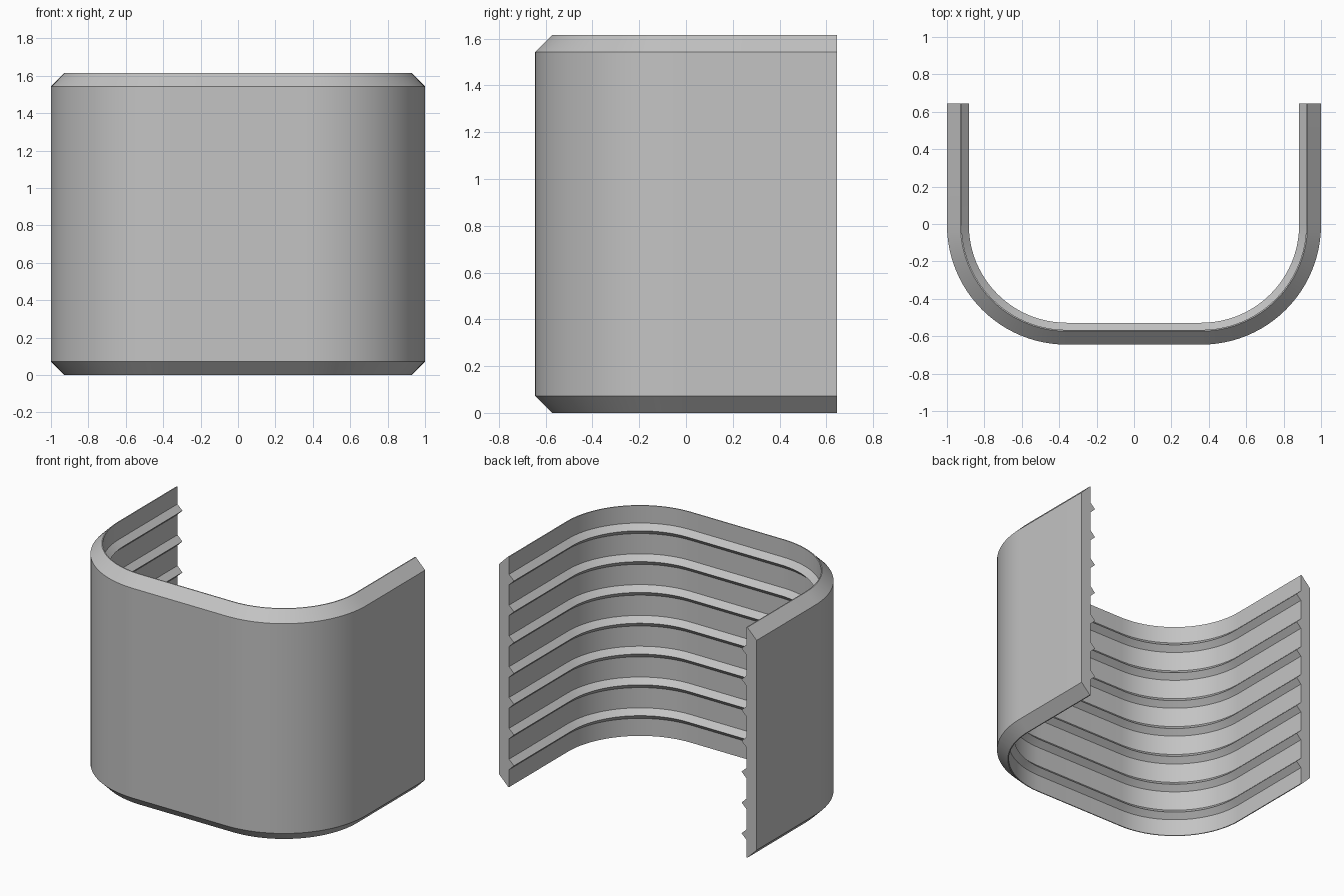
import bpy, bmesh
from math import cos, sin, pi, radians

# Remove the default cube
cube = bpy.data.objects.get("Cube")
if cube:
    bpy.data.objects.remove(cube, do_unlink=True)

HEIGHT, HALF_DEPTH, RADIUS = 1.615, 0.645, 0.64
CHAMFER, WALL = 0.072, 0.079          # outer bevel and wall thickness
RIBS, PITCH = 7, 0.216
RIB_DEPTH, RIB_HALF = 0.038, 0.037
ARC_STEPS = 24

grey = bpy.data.materials.new("plain grey")
grey.use_nodes = True
colour = (0.55, 0.55, 0.55, 1)
grey.diffuse_color = colour
grey.node_tree.nodes["Principled BSDF"].inputs["Base Color"].default_value = colour


def wall_profile():
    """Cross-section as (inward offset, height), with ribs on the inner side."""
    points = [(WALL, 0), (CHAMFER, 0), (0, CHAMFER),
              (0, HEIGHT - CHAMFER), (CHAMFER, HEIGHT), (WALL, HEIGHT)]
    for i in reversed(range(RIBS)):
        z = HEIGHT / 2 + (i - (RIBS - 1) / 2) * PITCH
        points += [(WALL, z + RIB_HALF), (WALL + RIB_DEPTH, z), (WALL, z - RIB_HALF)]
    return points


def u_path():
    """Outer outline in plan as (x, y, normal x, normal y)."""
    cx, cy = 1 - RADIUS, RADIUS - HALF_DEPTH
    half = []
    for i in range(ARC_STEPS + 1):
        a = -pi / 2 + pi / 2 * i / ARC_STEPS
        half.append((cx + RADIUS * cos(a), cy + RADIUS * sin(a), cos(a), sin(a)))
    half.append((1, HALF_DEPTH, 1, 0))
    mirrored = [(-x, y, -nx, ny) for x, y, nx, ny in reversed(half)]
    return mirrored + half


# Sweep the ribbed cross-section along the outline
bm = bmesh.new()
profile = wall_profile()
sections = [[bm.verts.new((x - nx * d, y - ny * d, z)) for d, z in profile]
            for x, y, nx, ny in u_path()]
count = len(profile)
for a, b in zip(sections, sections[1:]):
    for j in range(count):
        k = (j + 1) % count
        bm.faces.new((a[j], b[j], b[k], a[k]))

# Close the two open ends
for end in (sections[0], sections[-1]):
    bm.faces.new(end)
bmesh.ops.recalc_face_normals(bm, faces=bm.faces)

mesh = bpy.data.meshes.new("ribbed_curved_wall")
bm.to_mesh(mesh)
bm.free()
mesh.materials.append(grey)
wall = bpy.data.objects.new("ribbed_curved_wall", mesh)
bpy.context.collection.objects.link(wall)

# Smooth the rounded corners, keep the bevels and ribs crisp
bpy.ops.object.select_all(action="DESELECT")
wall.select_set(True)
bpy.context.view_layer.objects.active = wall
bpy.ops.object.shade_smooth_by_angle(angle=radians(30))
